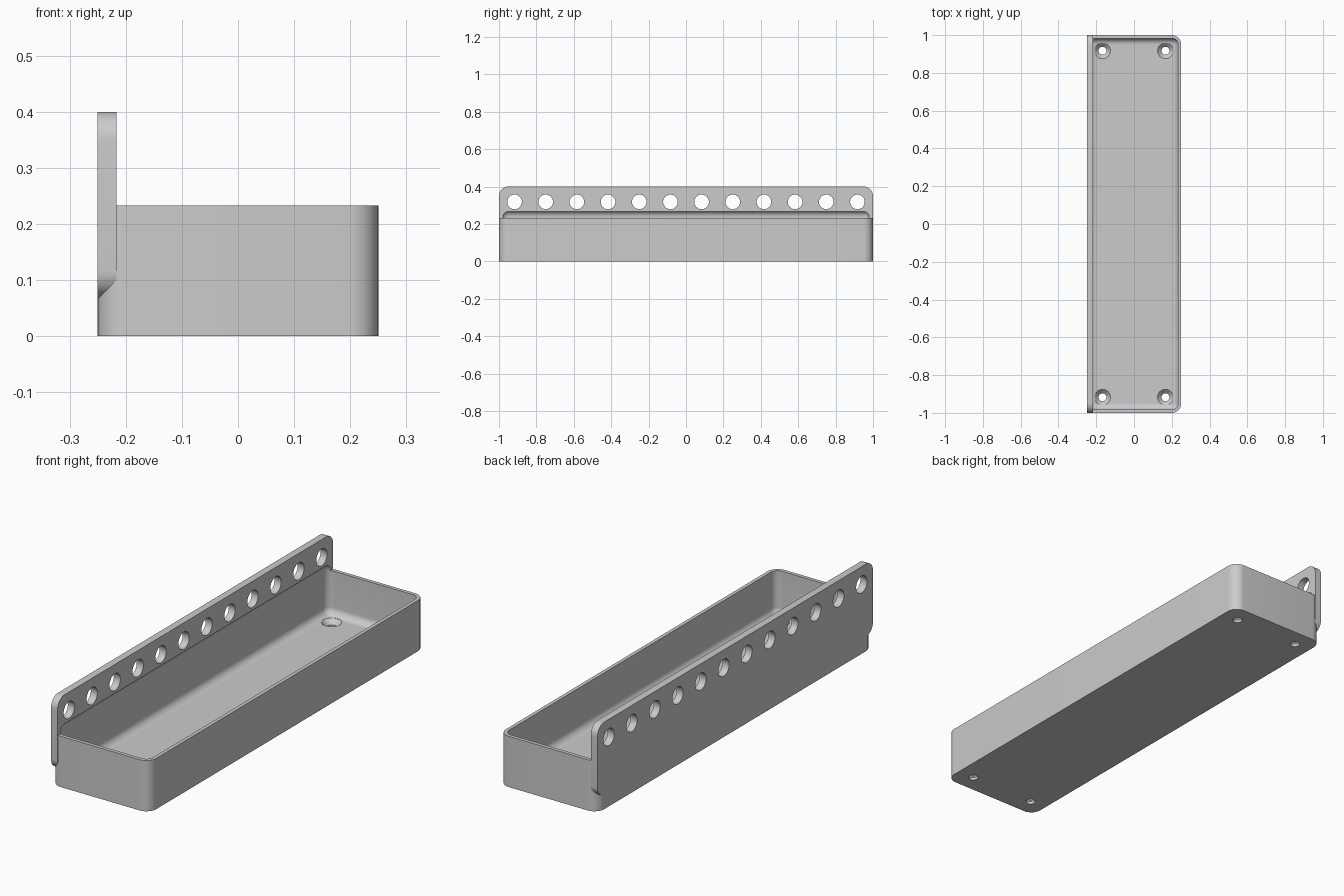
import bpy, bmesh, math
from mathutils import Matrix, Vector

cube = bpy.data.objects.get("Cube")
if cube:
    bpy.data.objects.remove(cube, do_unlink=True)

# Main dimensions
HALF_W, HALF_L = 0.25, 1.0
RIM, FLOOR, TOP = 0.2333, 0.0333, 0.4
WALL, PLATE = 0.0167, 0.0333
R_OUT, R_IN = 0.05, 0.0333

grey = bpy.data.materials.new("plain grey")
grey.use_nodes = True
grey.diffuse_color = (0.6, 0.6, 0.6, 1)
grey.node_tree.nodes["Principled BSDF"].inputs["Base Color"].default_value = (0.6, 0.6, 0.6, 1)


def finish(name, bm):
    bmesh.ops.recalc_face_normals(bm, faces=bm.faces)
    mesh = bpy.data.meshes.new(name)
    bm.to_mesh(mesh)
    bm.free()
    mesh.materials.append(grey)
    obj = bpy.data.objects.new(name, mesh)
    bpy.context.collection.objects.link(obj)
    return obj


def rounded_box(name, lo, hi, radius, axis=None, segments=10):
    """Box whose edges along one axis (or all edges) are rounded."""
    lo, hi = Vector(lo), Vector(hi)
    bm = bmesh.new()
    bmesh.ops.create_cube(bm, size=1)
    for v in bm.verts:
        v.co = (lo + hi) / 2 + v.co * (hi - lo)
    edges = [e for e in bm.edges if axis is None
             or abs((e.verts[0].co - e.verts[1].co).normalized()[axis]) > 0.9]
    bmesh.ops.bevel(bm, geom=edges, offset=radius, segments=segments,
                    profile=0.5, affect='EDGES')
    return finish(name, bm)


def turned_cutters(name, profile, places, turn=Matrix()):
    """Revolve a (radius, height) profile and repeat it at each place."""
    bm = bmesh.new()
    steps = 40
    for place in places:
        rings = []
        for r, z in profile:
            ring = []
            for i in range(steps):
                a = math.tau * i / steps
                p = Vector((r * math.cos(a), r * math.sin(a), z))
                ring.append(bm.verts.new(turn @ p + Vector(place)))
            rings.append(ring)
        for a, b in zip(rings, rings[1:]):
            for i in range(steps):
                j = (i + 1) % steps
                bm.faces.new((a[i], a[j], b[j], b[i]))
        bm.faces.new(rings[0][::-1])
        bm.faces.new(rings[-1])
    return finish(name, bm)


def combine(target, other, operation):
    mod = target.modifiers.new(operation.title(), 'BOOLEAN')
    mod.object, mod.operation, mod.solver = other, operation, 'EXACT'
    bpy.context.view_layer.objects.active = target
    bpy.ops.object.modifier_apply(modifier=mod.name)
    bpy.data.objects.remove(other, do_unlink=True)


# Tray body and upright mounting plate
tray = rounded_box("tray_with_mounting_plate", (-HALF_W, -HALF_L, 0),
                   (HALF_W, HALF_L, RIM), R_OUT, axis=2)
plate = rounded_box("mounting_plate", (-HALF_W, -HALF_L, 0.0667),
                    (-HALF_W + PLATE, HALF_L, TOP), R_OUT, axis=0)
combine(tray, plate, 'UNION')

# Filleted cavity, which also undercuts the plate just above the rim
cavity = rounded_box("cavity_cutter", (-HALF_W + WALL, -HALF_L + WALL, FLOOR),
                     (HALF_W - WALL, HALF_L - WALL, RIM + 0.038), R_IN)
combine(tray, cavity, 'DIFFERENCE')

# Row of holes through the plate
row = [(-HALF_W + PLATE / 2, (i - 5.5) / 6, 0.3183) for i in range(12)]
combine(tray, turned_cutters("plate_hole_cutter", [(0.039, -0.05), (0.039, 0.05)], row,
                             Matrix.Rotation(math.pi / 2, 4, 'Y')), 'DIFFERENCE')

# Countersunk screw holes in the floor corners
corners = [(sx / 6, sy * 0.917, 0) for sx in (-1, 1) for sy in (-1, 1)]
screw = [(0.021, -0.02), (0.021, FLOOR - 0.021), (0.042, FLOOR), (0.042, FLOOR + 0.04)]
combine(tray, turned_cutters("screw_hole_cutter", screw, corners), 'DIFFERENCE')

# Smooth curved areas, keep sharp edges
bpy.ops.object.select_all(action='DESELECT')
tray.select_set(True)
bpy.context.view_layer.objects.active = tray
bpy.ops.object.shade_smooth_by_angle(angle=math.radians(30))
